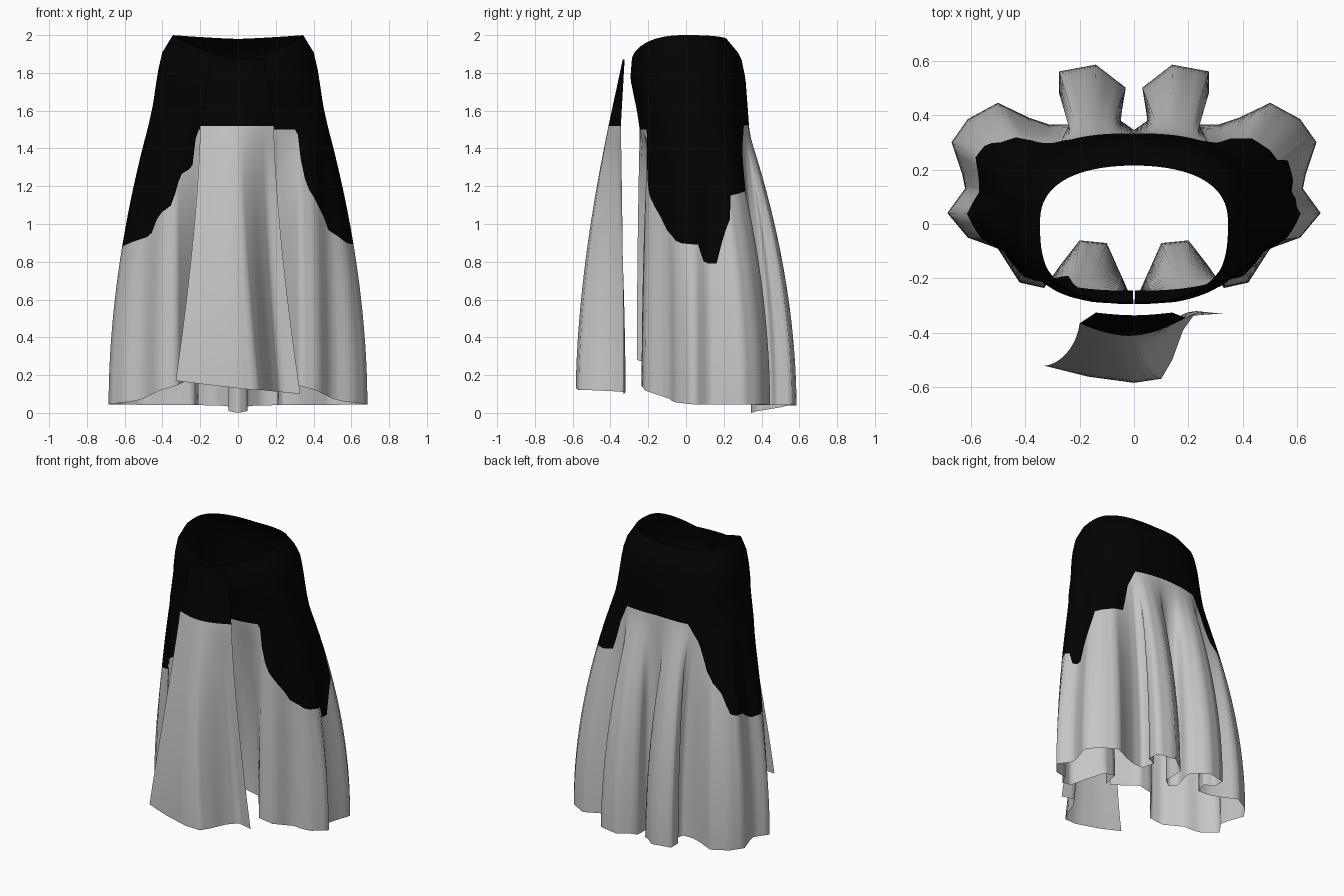
import bpy
import math
from mathutils import Vector

cube = bpy.data.objects.get("Cube")
if cube:
    bpy.data.objects.remove(cube, do_unlink=True)


def make_material(name, level):
    mat = bpy.data.materials.new(name)
    mat.use_nodes = True
    colour = (level, level, level, 1)
    mat.diffuse_color = colour
    mat.node_tree.nodes["Principled BSDF"].inputs["Base Color"].default_value = colour
    return mat


black = make_material("black cloth", 0.0007)
grey = make_material("grey cloth", 0.56)


def lookup(table, key):
    """Linear interpolation in a list of (key, value, ...) rows."""
    for low, high in zip(table, table[1:]):
        if key <= high[0]:
            t = max(0, (key - low[0]) / (high[0] - low[0]))
            return [a + (b - a) * t for a, b in zip(low[1:], high[1:])]
    return list(table[-1][1:])


def resample(points, cuts):
    """Split every segment of an outline, giving (point, length fraction)."""
    points = [Vector(p) for p in points]
    out = [points[0]]
    for a, b in zip(points, points[1:]):
        out += [a.lerp(b, k / cuts) for k in range(1, cuts + 1)]
    lengths = [0]
    for a, b in zip(out, out[1:]):
        lengths.append(lengths[-1] + (b - a).length)
    return [(p, d / lengths[-1]) for p, d in zip(out, lengths)]


def cloth(name, columns, black_rows):
    """Sheet from columns of points running top to hem; upper rows are black."""
    rows = len(columns[0])
    verts = [p for column in columns for p in column]
    faces, slots = [], []
    for c in range(len(columns) - 1):
        for r in range(rows - 1):
            a, b = c * rows + r, (c + 1) * rows + r
            faces.append((a, a + 1, b + 1, b))
            slots.append(0 if r < black_rows else 1)
    mesh = bpy.data.meshes.new(name)
    mesh.from_pydata(verts, [], faces)
    mesh.materials.append(black)
    mesh.materials.append(grey)
    for poly, slot in zip(mesh.polygons, slots):
        poly.material_index = slot
        poly.use_smooth = True
    obj = bpy.data.objects.new(name, mesh)
    bpy.context.collection.objects.link(obj)


def heights(top, border, hem, upper, lower):
    return ([top + (border - top) * k / upper for k in range(upper)]
            + [border + (hem - border) * k / lower for k in range(lower + 1)])


def fall(top, z, hem):
    """Share of the drop from top to hem."""
    return min(1, max(0, (top - z) / (top - hem)))


# Skirt: half of the pleated hem, from the front slit round to the back centre
HEM = [(.015, -.26), (.1, -.07), (.2, -.06), (.27, -.15), (.33, -.235), (.42, -.215),
       (.5, -.09), (.61, -.05), (.685, .04), (.62, .13), (.63, .18), (.67, .3),
       (.61, .385), (.5, .445), (.385, .39), (.31, .365), (.235, .365), (.21, .45),
       (.275, .48), (.275, .56), (.14, .585), (.03, .5), (.05, .38), (0, .345)]
HEM_HEIGHT = [(0, .28), (.2, .15), (.33, .06), (.4, .045), (.9, .04), (1, 0)]
# Direction in degrees where each fraction of the hem hangs from the hips
TURN = [(0, -89.9), (.21, -51), (.4, 3), (.47, 16), (.52, 24), (.61, 40), (.7, 58), (1, 90)]
# Height, half width, front depth, back depth of the fitted upper part
FIT = [(1.5, .48, .245, .335), (1.6, .455, .26, .328), (1.77, .43, .295, .315),
       (1.89, .41, .285, .29), (1.98, .365, .27, .215), (2, .345, .265, .2)]
# Lower border of the black cloth by direction, for each side
LEFT_BORDER = [(-54, 1.5), (-51, 1.35), (-46, 1.2), (-41, 1.15), (-36, 1.1), (-30, 1.05),
               (-24, .97), (-14, .93), (-8, .9), (6, .89), (9, .79), (16, .79), (19, .95),
               (23, 1), (25, 1.15), (50, 1.19), (56, 1.4), (64, 1.52), (90, 1.53)]
RIGHT_BORDER = [(-68, 1.5), (-64, 1.3), (-55, 1.26), (-48, 1.1), (-36, 1.04), (-28, .94),
                (-8, .9), (10, .87), (18, .93), (28, .95), (34, 1.1), (46, 1.22),
                (55, 1.4), (66, 1.52), (90, 1.53)]
HIP = FIT[0][0]


def fitted(angle, z):
    width, front, back = lookup(FIT, z)
    c, s = max(0, math.cos(angle)), math.sin(angle)
    depth = back if s > 0 else -front
    return Vector((width * c ** .8, depth * abs(s) ** .8))


def skirt_point(angle, z, hem, hem_z, side):
    p = fitted(angle, max(z, HIP))
    p = p.lerp(hem, 1 - (1 - fall(HIP, z, hem_z)) ** 1.9)
    return (side * p.x, p.y, z)


def skirt_half(side, borders):
    columns = []
    for hem, fraction in resample(HEM, 3):
        degrees = lookup(TURN, fraction)[0]
        angle = math.radians(degrees)
        hem_z = lookup(HEM_HEIGHT, fraction)[0]
        drop = .13 if degrees < 0 else .02
        top = 2 - drop * (1 - math.cos(angle))
        border = lookup(borders, degrees)[0]
        columns.append([skirt_point(angle, z, hem, hem_z, side)
                        for z in heights(top, border, hem_z, 12, 16)])
    return columns


left = skirt_half(1, LEFT_BORDER)
right = skirt_half(-1, RIGHT_BORDER)
cloth("pleated_skirt", left + right[-2::-1], 12)

# Front panel: loose hanging cloth, flat above and with one deep fold on its left
PANEL_HEM = [(-.33, -.52, .17), (-.17, -.56, .15), (0, -.583, .13), (.1, -.568, .12),
             (.14, -.5, .12), (.18, -.39, .115), (.23, -.32, .11), (.33, -.33, .1)]
PANEL_TOP, PANEL_BORDER = 1.87, 1.52
columns = []
for hem, fraction in resample(PANEL_HEM, 3):
    bow = math.sin(math.pi * fraction)
    top = Vector((-.14 + .28 * fraction, -.325 - .01 * bow))
    middle = Vector((-.2 + .39 * fraction, -.365 + .02 * fraction - .055 * bow))
    column = []
    for z in heights(PANEL_TOP, PANEL_BORDER, hem.z, 5, 16):
        p = top.lerp(middle, fall(PANEL_TOP, z, PANEL_BORDER))
        s = fall(PANEL_BORDER, z, hem.z)
        x = p.x + (hem.x - p.x) * s ** 1.5
        y = p.y + (hem.y - p.y) * (1 - (1 - s) ** 1.7)
        column.append((x, y, z))
    columns.append(column)
cloth("front_panel", columns, 5)
